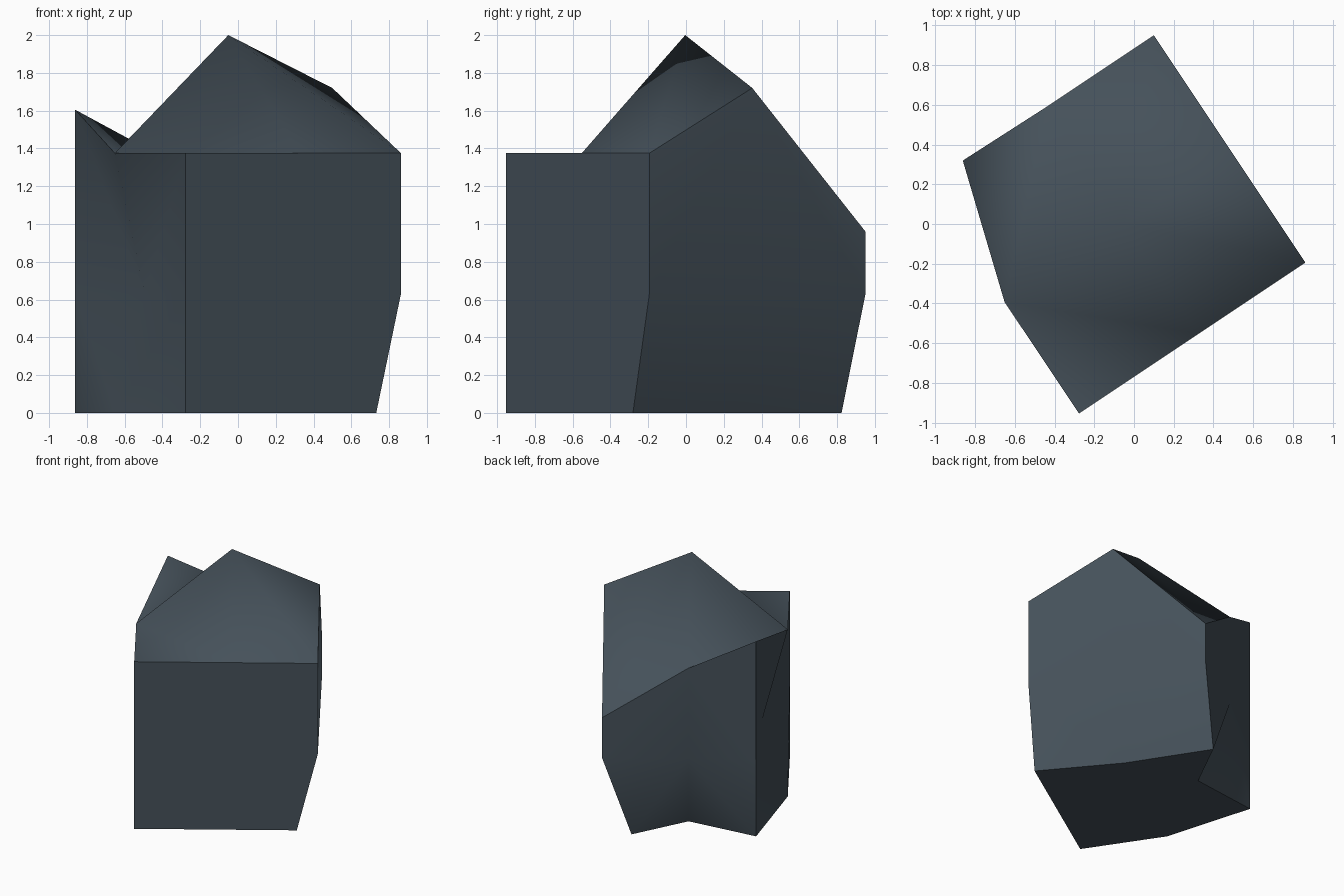
import bpy, bmesh, math
from mathutils import Matrix, Vector

cube = bpy.data.objects.get("Cube")
if cube:
    bpy.data.objects.remove(cube, do_unlink=True)

# Slate stone colour
stone = bpy.data.materials.new("slate_grey")
stone.use_nodes = True
colour = (0.06, 0.082, 0.102, 1)
stone.diffuse_color = colour
shader = stone.node_tree.nodes["Principled BSDF"]
shader.inputs["Base Color"].default_value = colour
shader.inputs["Roughness"].default_value = 0.9

# Block with each side split into four
bm = bmesh.new()
bmesh.ops.create_cube(bm, size=2)
bmesh.ops.subdivide_edges(bm, edges=bm.edges[:], cuts=1, use_grid_fill=True)
bm.normal_update()

# Corners between the six sides stay sharp, each side is smooth
for face in bm.faces:
    face.smooth = True
for edge in bm.edges:
    edge.smooth = edge.calc_face_angle(0) < 0.5


def reach(vert):
    """1 in the middle of a side, 2 on an edge, 3 on a corner of the block."""
    return sum(abs(round(c)) for c in vert.co)


# Facet direction: some quads fold from side middle to corner, the rest across
for face in bm.faces[:]:
    n, mid = face.normal.copy(), face.calc_center_median()
    radial = ((n.z > 0.5 and mid.x > 0) or (n.x < -0.5 and mid.z > 0)
              or (n.y > 0.5 and mid.z < 0))
    ends = [v for v in face.verts if (reach(v) != 2) == radial]
    bmesh.utils.face_split(face, ends[0], ends[1])

# The new folds inside a side stay smooth
for edge in bm.edges:
    if sum(reach(v) == 2 for v in edge.verts) != 1 or \
            any(reach(v) == 1 for v in edge.verts):
        edge.smooth = True

# Rest position for each step (-1, 0, 1) along the block's own axes
steps = (
    {-1: -0.76, 0: -0.035, 1: 0.61},
    {-1: -0.64, 0: 0.035, 1: 0.735},
    {-1: 0, 0: 0.63, 1: 1.375},
)
# Chipped and pulled points
moved = {
    (0, 0, 1): (-0.045, 0.025, 2.0),       # peak
    (1, 0, 1): (0.61, 0.015, 1.72),        # ridge end
    (1, 1, 1): (0.61, 0.735, 0.96),        # low back corner
    (-1, 1, 1): (-0.54, 0.744, 1.605),     # raised back corner
    (-1, 1, 0): (-0.54, 0.744, 0.63),
    (-1, 1, -1): (-0.54, 0.744, 0),
    (-1, 0, 0): (-0.57, 0.035, 0.63),      # side dent
    (0, 1, -1): (-0.03, 0.49, 0),          # notch under the back
    (1, -1, -1): (0.453, -0.64, 0),        # tapered foot
    (1, 0, -1): (0.38, 0.035, 0),
    (1, 1, -1): (0.39, 0.73, 0),
}
for vert in bm.verts:
    key = tuple(round(c) for c in vert.co)
    rest = [steps[axis][key[axis]] for axis in range(3)]
    vert.co = Vector(moved.get(key, rest))

bmesh.ops.rotate(bm, verts=bm.verts[:], cent=(0, 0, 0),
                 matrix=Matrix.Rotation(math.radians(33.7), 3, "Z"))
bm.normal_update()

mesh = bpy.data.meshes.new("rock")
bm.to_mesh(mesh)
bm.free()
mesh.materials.append(stone)
rock = bpy.data.objects.new("rock", mesh)
bpy.context.collection.objects.link(rock)
